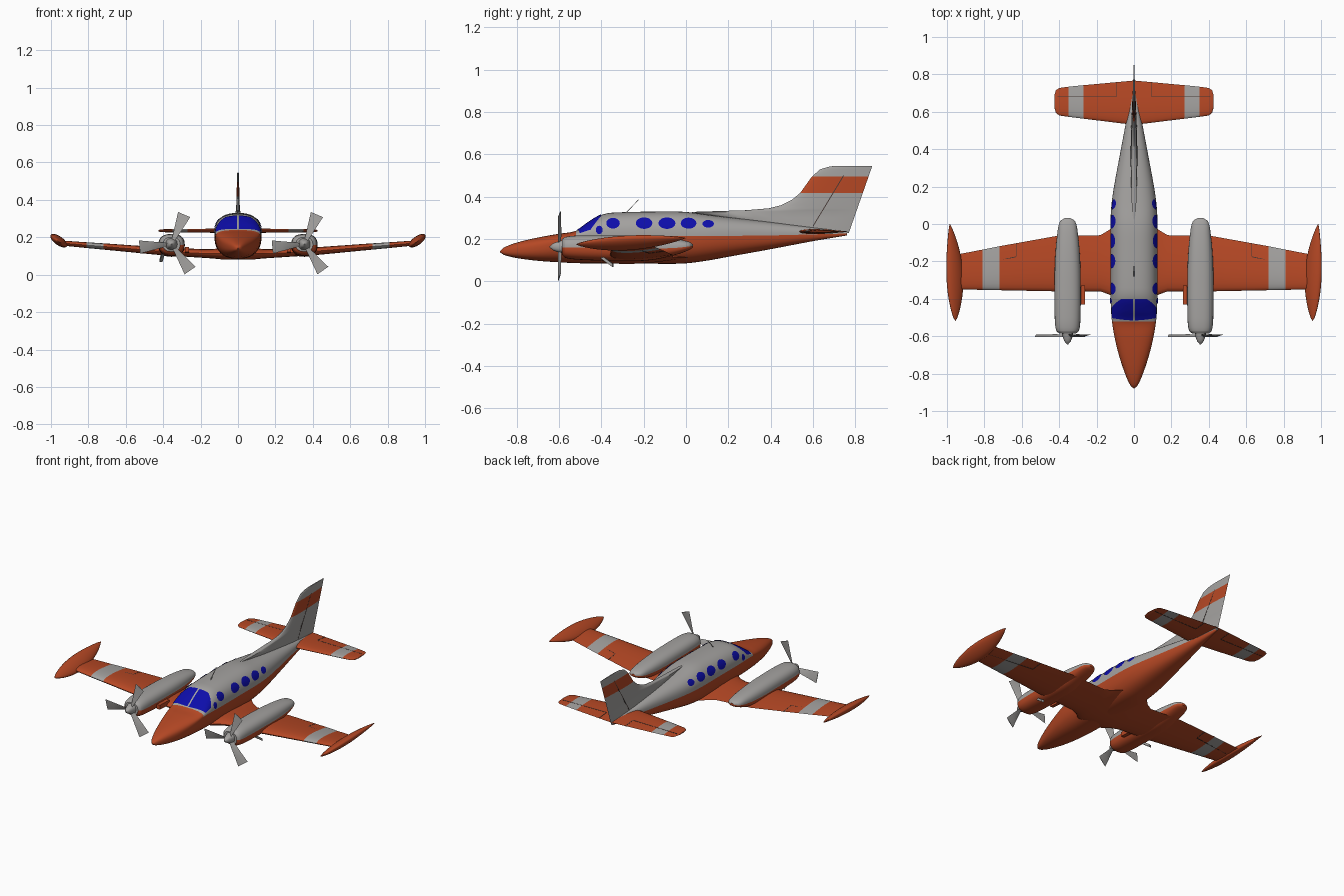
import bpy, bmesh
from math import sin, cos, pi, radians, copysign, sqrt
from mathutils import Vector

if "Cube" in bpy.data.objects:
    bpy.data.objects.remove(bpy.data.objects["Cube"])


def material(name, rgb):
    m = bpy.data.materials.new(name)
    m.use_nodes = True
    m.diffuse_color = (*rgb, 1)
    m.node_tree.nodes["Principled BSDF"].inputs["Base Color"].default_value = (*rgb, 1)
    return m


ORANGE, GREY, BLUE, DARK = range(4)
mats = [material("orange paint", (.47, .065, .018)), material("light grey paint", (.37, .36, .35)),
        material("blue glass", (.004, .004, .4)), material("dark seam", (.06, .04, .035))]
parts = []


def loft(name, rings, rule, closed=True):
    """Skin a row of rings; rule gives a colour from each face centre."""
    bm = bmesh.new()
    grid = [[bm.verts.new(p) for p in ring] for ring in rings]
    n = len(grid[0])
    for a, b in zip(grid, grid[1:]):
        for i in range(n if closed else n - 1):
            j = (i + 1) % n
            bm.faces.new((a[i], a[j], b[j], b[i]))
    if closed:
        bm.faces.new(grid[0])
        bm.faces.new(grid[-1])
    bmesh.ops.remove_doubles(bm, verts=bm.verts, dist=1e-5)
    bmesh.ops.recalc_face_normals(bm, faces=bm.faces)
    if not closed and sum(f.normal.x * f.calc_center_median().x for f in bm.faces) < 0:
        bmesh.ops.reverse_faces(bm, faces=bm.faces)
    for f in bm.faces:
        f.material_index = rule(f.calc_center_median()) if callable(rule) else rule
    mesh = bpy.data.meshes.new(name)
    bm.to_mesh(mesh)
    bm.free()
    for m in mats:
        mesh.materials.append(m)
    ob = bpy.data.objects.new(name, mesh)
    bpy.context.collection.objects.link(ob)
    parts.append(ob)
    return ob


def sample(rows, y):
    """Smooth values between the stations of a body."""
    last = len(rows) - 1
    i = max(k for k in range(last) if k == 0 or rows[k][0] <= y)
    a, b = rows[i], rows[i + 1]
    h = b[0] - a[0]
    t = (y - a[0]) / h

    def slope(k, c):
        p, q = rows[max(k - 1, 0)], rows[min(k + 1, last)]
        return (q[c] - p[c]) / (q[0] - p[0])
    return [a[c] + (b[c] - a[c]) * t * t * (3 - 2 * t) + h * t * (1 - t)
            * (slope(i, c) * (1 - t) - slope(i + 1, c) * t) for c in range(1, 5)]


def skin(rows, y, angle, grow=0, cx=0):
    half, top, bot, mid = sample(rows, y)
    c, s = cos(angle), sin(angle)
    high = (top - mid if s > 0 else mid - bot) + grow
    return (cx + copysign(abs(c) ** .8, c) * (half + grow), y, mid + copysign(abs(s) ** .8, s) * high)


def body(name, rows, rule, cx=0, sides=40, steps=4):
    ys = [a[0] + (b[0] - a[0]) * k / steps for a, b in zip(rows, rows[1:]) for k in range(steps)]
    ys.append(rows[-1][0])
    return loft(name, [[skin(rows, y, 2 * pi * k / sides, 0, cx) for k in range(sides)] for y in ys], rule)


def foil(u, t):
    return 5 * t * (.2969 * sqrt(u) - .126 * u - .3516 * u**2 + .2843 * u**3 - .1036 * u**4)


def panel(name, rows, rule, upright=False, n=12):
    """Wing-like loft; rows hold span, leading edge, trailing edge, offset, thickness."""
    rings = []
    for span, le, te, off, thick in rows:
        ring = []
        for k in range(2 * n):
            u = (1 - cos(pi * k / n)) / 2
            y, d = le + (te - le) * u, off + foil(u, thick) * (1 if k < n else -1)
            ring.append((d, y, span) if upright else (span, y, d))
        rings.append(ring)
    return loft(name, rings, rule)


def both(rows):
    return [(-r[0], *r[1:]) for r in reversed(rows)] + rows


def bar(name, p, q, w, h0, h1, axis, colour):
    """Straight bar with half width w and half heights h0 to h1 along axis."""
    p, q, axis = Vector(p), Vector(q), Vector(axis)
    side = (q - p).cross(axis).normalized() * w
    loft(name, [[c + side + axis * h, c - side + axis * h, c - side - axis * h, c + side - axis * h]
                for c, h in ((p, h0), (q, h1))], colour)


# Fuselage: y, half width, top, bottom, height of widest line
hull = [(-.88, .002, .142, .138, .14), (-.86, .021, .16, .125, .142), (-.8, .048, .183, .11, .148),
        (-.7, .081, .207, .097, .163), (-.6, .105, .225, .09, .187), (-.52, .118, .239, .086, .21),
        (-.46, .123, .28, .085, .215), (-.4, .125, .314, .085, .215), (-.34, .126, .325, .085, .215),
        (-.1, .126, .33, .083, .215), (0, .126, .328, .085, .215), (.1, .121, .315, .098, .215),
        (.2, .107, .303, .116, .215), (.4, .07, .28, .152, .217), (.6, .033, .255, .19, .222),
        (.76, .006, .236, .217, .226)]
body("fuselage", hull, lambda c: GREY if c.y > -.52 and c.z > sample(hull, c.y)[3] else ORANGE)

# Cabin glass, laid just above the skin
windows = [(-.41, .243, .016, .02), (-.345, .275, .032, .025), (-.198, .275, .039, .027),
           (-.09, .275, .04, .027), (.012, .275, .037, .026), (.105, .272, .027, .018)]


def on_side(s, y, z):
    half, top, bot, mid = sample(hull, y)
    t = (z - mid) / (top + .003 - mid)
    return (s * (half + .003) * (1 - max(t, 0) ** 2.5) ** .4, y, z)


for s, side in ((1, "left"), (-1, "right")):
    for i, (y, z, ry, rz) in enumerate(windows):
        loft(f"{side}_window_{i + 1}", [[on_side(s, y + ry * u / 4 * cos(a * pi / 12), z + rz * u / 4 * sin(a * pi / 12))
             for a in range(25)] for u in range(5)], BLUE, closed=False)
    pane = []
    for i in range(17):
        f = i / 16
        angle = radians(18 + 71 * f)
        front, back = -.502 - .014 * f, -.452 + .05 * min(1, 1.6 * f)
        ring = [skin(hull, front + (back - front) * k / 10, angle, .003) for k in range(11)]
        pane.append([(s * x, y, z) for x, y, z in ring])
    loft(f"{side}_windshield", pane, BLUE, closed=False)

# Wing with root fillet and grey stripe, tailplane, fin
wing = [(.09, -.41, .01, .112, .06), (.13, -.378, -.03, .112, .052), (.18, -.36, -.06, .113, .047),
        (.42, -.36, -.065, .126, .042), (.72, -.354, -.119, .151, .034), (.81, -.352, -.137, .158, .031),
        (.94, -.35, -.162, .169, .027)]
panel("wing", both(wing), lambda c: GREY if .72 < abs(c.x) < .81 else ORANGE)

tail = [(.0, .53, .767, .235, .024), (.27, .563, .742, .235, .02), (.35, .573, .734, .235, .018),
        (.4, .58, .727, .235, .016), (.418, .595, .715, .235, .012), (.425, .62, .69, .235, .006)]
panel("tailplane", both(tail)[:len(tail)] + tail[1:], lambda c: GREY if .27 < abs(c.x) < .35 else ORANGE)

fin = [(.228, .4, .03), (.3, .17, .036), (.328, .02, .03), (.336, .28, .026), (.345, .39, .022),
       (.36, .45, .02), (.385, .5, .018), (.418, .54, .016), (.495, .595, .012), (.53, .635, .01),
       (.543, .68, .008), (.546, .71, .006)]
panel("fin", [(z, le, .77 + .35 * (z - .23), 0, t) for z, le, t in fin],
      lambda c: ORANGE if .418 < c.z < .495 else GREY, upright=True)

# Hinge lines of the control surfaces
UP = (0, 0, 1)
for s, side in ((1, "left"), (-1, "right")):
    bar(f"{side}_aileron_hinge", (s * .63, -.175, .143), (s * .91, -.238, .166), .002, .0115, .0105, UP, DARK)
    bar(f"{side}_aileron_end", (s * .63, -.175, .143), (s * .63, -.104, .143), .002, .0115, .002, UP, DARK)
    bar(f"{side}_elevator_hinge", (s * .095, .68, .235), (s * .41, .68, .235), .002, .009, .006, UP, DARK)
    bar(f"{side}_elevator_end", (s * .095, .68, .235), (s * .095, .756, .235), .002, .009, .002, UP, DARK)
bar("rudder_hinge", (0, .6, .26), (0, .745, .5), .002, .012, .005, (1, 0, 0), DARK)

# Engine nacelles, spinners and propellers
pod = [(-.585, .045, .2, .125, .16), (-.57, .061, .21, .111, .16), (-.5, .069, .217, .102, .16),
       (-.3, .07, .216, .096, .158), (-.17, .066, .211, .1, .155), (-.05, .055, .2, .125, .158),
       (.015, .04, .187, .148, .165), (.033, .012, .175, .16, .168)]
cone = [(-.645, .002, .165, .161, .163), (-.625, .018, .181, .145, .163), (-.58, .032, .195, .131, .163)]


def blade(name, cx, angle):
    out = Vector((cos(angle), 0, sin(angle)))
    hub, rings = Vector((cx, -.597, .163)), []
    for r, w, pitch in ((.02, .011, 40), (.07, .019, 24), (.12, .027, 15), (.172, .036, 11)):
        p = radians(pitch)
        wide = Vector((-sin(angle) * cos(p), sin(p), cos(angle) * cos(p))) * w
        flat = out.cross(wide).normalized() * .002
        c = hub + out * r
        rings.append([c + wide, c + flat, c - wide, c - flat])
    loft(name, rings, GREY)


for s, side in ((1, "left"), (-1, "right")):
    cx = s * .355
    body(f"{side}_nacelle", pod, lambda c: GREY if c.z > sample(pod, c.y)[3] else ORANGE, cx)
    body(f"{side}_spinner", cone, GREY, cx, sides=20)
    for i, deg in enumerate((67, 185, -55)):
        blade(f"{side}_propeller_blade_{i + 1}", cx, radians(deg))
    bar(f"{side}_air_scoop", (s * .272, -.43, .135), (s * .272, -.33, .13), .011, .014, .016, UP, ORANGE)
    bar(f"{side}_exhaust", (s * .4, -.4, .115), (s * .412, -.345, .075), .008, .008, .008, UP, GREY)

    # Canted tip tank, swept up and out at the back
    rings = []
    for k in range(25):
        t = k / 24
        r = .01 + .99 * max(sin(pi * t ** .9), 0) ** .8
        x, y, z = .955 + .03 * t ** 3, -.52 + .52 * t, .175 + .03 * t * t
        rings.append([])
        for j in range(24):
            a, b = .052 * r * cos(pi * j / 12), .023 * r * sin(pi * j / 12)
            rings[-1].append((s * (x + a * .83 - b * .56), y, z + a * .56 + b * .83))
    loft(f"{side}_tip_tank", rings, ORANGE)

# Roof aerial
bar("aerial", (0, -.285, .322), (0, -.225, .385), .002, .002, .002, UP, GREY)

# Smooth shading with sharp edges kept
bpy.ops.object.select_all(action="DESELECT")
for ob in parts:
    ob.select_set(True)
bpy.context.view_layer.objects.active = parts[0]
bpy.ops.object.shade_smooth_by_angle(angle=radians(35))
